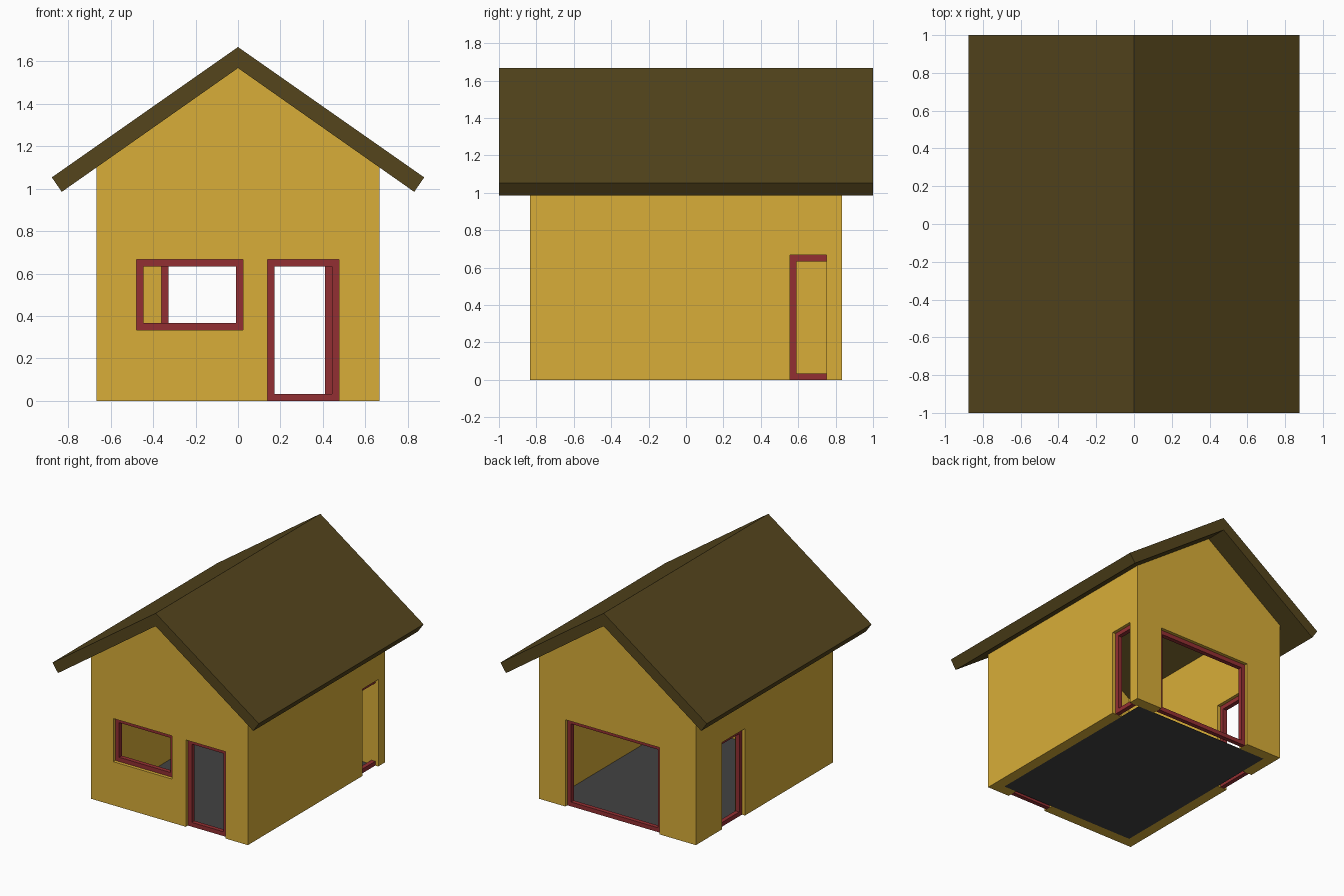
import bpy, bmesh

if "Cube" in bpy.data.objects:
    bpy.data.objects.remove(bpy.data.objects["Cube"])

W, D, T = 0.667, 0.833, 0.083      # half width, half depth, wall thickness
BAR = 0.033                        # frame bar size
EAVE, PEAK, DOOR_TOP = 1.10, 1.568, 0.667


def material(name, rgb):
    m = bpy.data.materials.new(name)
    m.diffuse_color = (*rgb, 1)
    m.use_nodes = True
    m.node_tree.nodes["Principled BSDF"].inputs["Base Color"].default_value = m.diffuse_color
    return m


WALL = material("yellow_wall", (0.69, 0.42, 0.04))
ROOF = material("brown_roof", (0.09, 0.06, 0.012))
RED = material("red_frame", (0.29, 0.028, 0.032))
DARK = material("dark_floor", (0.055, 0.055, 0.055))


def finish(name, bm, mat=None):
    bmesh.ops.recalc_face_normals(bm, faces=bm.faces)
    me = bpy.data.meshes.new(name)
    bm.to_mesh(me)
    bm.free()
    ob = bpy.data.objects.new(name, me)
    bpy.context.collection.objects.link(ob)
    if mat:
        me.materials.append(mat)
    return ob


def prism(name, profile, half, mat):
    """Extrude an x-z profile along y, centred."""
    bm = bmesh.new()
    face = bm.faces.new([bm.verts.new((x, -half, z)) for x, z in profile])
    ext = bmesh.ops.extrude_face_region(bm, geom=[face])["geom"]
    verts = [v for v in ext if isinstance(v, bmesh.types.BMVert)]
    bmesh.ops.translate(bm, verts=verts, vec=(0, 2 * half, 0))
    return finish(name, bm, mat)


def boxes(name, spans, mat=None):
    """One object made of boxes, each ((x0, x1), (y0, y1), (z0, z1))."""
    bm = bmesh.new()
    for span in spans:
        vs = bmesh.ops.create_cube(bm, size=1)["verts"]
        for v in vs:
            v.co = [a + (b - a) * (c + 0.5) for (a, b), c in zip(span, v.co)]
    return finish(name, bm, mat)


def cut(target, span):
    cutter = boxes("cutter", [span])
    cutter.hide_render = True
    mod = target.modifiers.new("cut", "BOOLEAN")
    mod.operation, mod.solver, mod.object = "DIFFERENCE", "EXACT", cutter
    bpy.context.view_layer.objects.active = target
    bpy.ops.object.modifier_apply(modifier=mod.name)
    bpy.data.objects.remove(cutter)


# House shell, hollow up to the roof
walls = prism("walls", [(-W, 0), (W, 0), (W, EAVE), (0, PEAK), (-W, EAVE)], D, WALL)
cut(walls, ((T - W, W - T), (T - D, D - T), (-1, 3)))

# Openings: name, wall axis, wall side, horizontal range, z range, end jamb present
openings = [
    ("front_window", "y", -1, (-0.477, 0.023), (0.335, DOOR_TOP), True),
    ("front_door", "y", -1, (0.14, 0.475), (0, DOOR_TOP), True),
    ("back_door", "y", 1, (-0.36, 0.443), (0, DOOR_TOP), True),
    ("right_door", "x", 1, (0.557, D - T), (0, DOOR_TOP), False),
    ("left_door", "x", -1, (0.237, 0.517), (0, DOOR_TOP), True),
]
for name, axis, side, (a, b), (z0, z1), end_jamb in openings:
    mid = side * ((D if axis == "y" else W) - T / 2)

    def span(h, depth, z):
        d = (mid - depth, mid + depth)
        return (h, d, z) if axis == "y" else (d, h, z)

    cut(walls, span((a, b), T * 0.6, (z0 if z0 else -0.1, z1)))
    # Frame bars centred in the wall thickness
    inner = b - BAR if end_jamb else b
    bars = [span((a, a + BAR), BAR / 2, (z0, z1)),
            span((a + BAR, inner), BAR / 2, (z0, z0 + BAR)),
            span((a + BAR, inner), BAR / 2, (z1 - BAR, z1))]
    if end_jamb:
        bars.append(span((inner, b), BAR / 2, (z0, z1)))
    boxes(name + "_frame", bars, RED)

# Floor sheet inside the walls
boxes("floor", [((T - W, W - T), (T - D, D - T), (0, 0.002))], DARK)

# Gabled roof with overhang
prism("roof", [(0, 1.667), (0.877, 1.053), (0.83, 0.985), (0, PEAK),
               (-0.83, 0.985), (-0.877, 1.053)], 1.0, ROOF)
